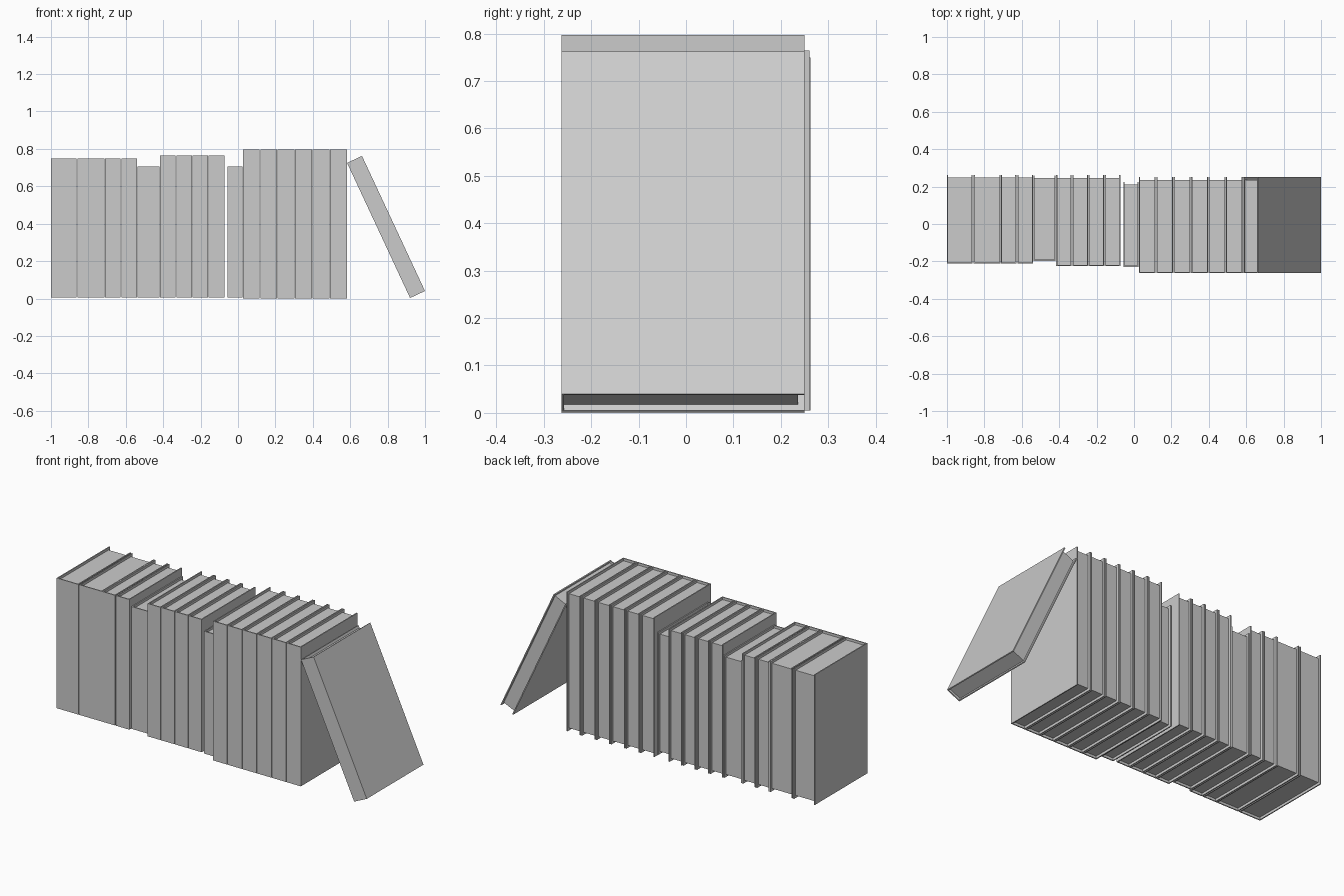
import bpy, bmesh, math
from mathutils import Matrix

default_cube = bpy.data.objects.get("Cube")
if default_cube:
    bpy.data.objects.remove(default_cube)

COVER = 0.006    # board thickness
RECESS = 0.014   # how far the pages sit inside the cover

grey = bpy.data.materials.new("light_grey")
grey.use_nodes = True
colour = (0.6, 0.6, 0.6, 1)
grey.diffuse_color = colour
grey.node_tree.nodes["Principled BSDF"].inputs["Base Color"].default_value = colour


def prism(name, outline, bottom, top, matrix):
    """Extrude a flat outline upwards into a solid object."""
    bm = bmesh.new()
    face = bm.faces.new([bm.verts.new((x, y, bottom)) for x, y in outline])
    moved = bmesh.ops.extrude_face_region(bm, geom=[face])["geom"]
    verts = [v for v in moved if isinstance(v, bmesh.types.BMVert)]
    bmesh.ops.translate(bm, verts=verts, vec=(0, 0, top - bottom))
    bmesh.ops.recalc_face_normals(bm, faces=bm.faces[:])
    mesh = bpy.data.meshes.new(name)
    bm.to_mesh(mesh)
    bm.free()
    mesh.materials.append(grey)
    obj = bpy.data.objects.new(name, mesh)
    obj.matrix_world = matrix
    bpy.context.collection.objects.link(obj)
    return obj


def book(name, left, width, front, back, bottom, height, lean=0):
    """A folded cover with its spine at the front, and a recessed page block."""
    matrix = Matrix.Translation((left, 0, bottom)) @ Matrix.Rotation(lean, 4, "Y")
    inner_l, inner_r, inner_f = COVER, width - COVER, front + COVER
    page_back = back - RECESS
    cover = [(0, front), (width, front), (width, back), (inner_r, back),
             (inner_r, inner_f), (inner_l, inner_f), (inner_l, back), (0, back)]
    pages = [(inner_l, inner_f), (inner_r, inner_f),
             (inner_r, page_back), (inner_l, page_back)]
    prism(name + "_cover", cover, 0, height, matrix)
    prism(name + "_pages", pages, RECESS, height - RECESS, matrix)


# Wide and medium books at the right end of the row
for i, (left, width) in enumerate([(-1.0, 0.137), (-0.857, 0.143),
                                   (-0.712, 0.083), (-0.624, 0.084)]):
    book(f"end_book_{i + 1}", left, width, -0.212, 0.263, 0.005, 0.745)

# Short thick book
book("short_thick_book", -0.537, 0.118, -0.197, 0.259, 0.005, 0.7)

# Four matching middle books
for i in range(4):
    book(f"middle_book_{i + 1}", -0.416 + i * 0.0865, 0.083, -0.224, 0.261, 0.005, 0.76)

# Short thin book
book("short_thin_book", -0.056, 0.08, -0.229, 0.224, 0.005, 0.7)

# Six matching tall books
for i in range(6):
    book(f"tall_book_{i + 1}", 0.026 + i * 0.0932, 0.09, -0.263, 0.25, 0, 0.797)

# Tall book leaning on the row
book("leaning_book", 0.92, 0.088, -0.263, 0.25, 0.003, 0.797, math.radians(-25))
